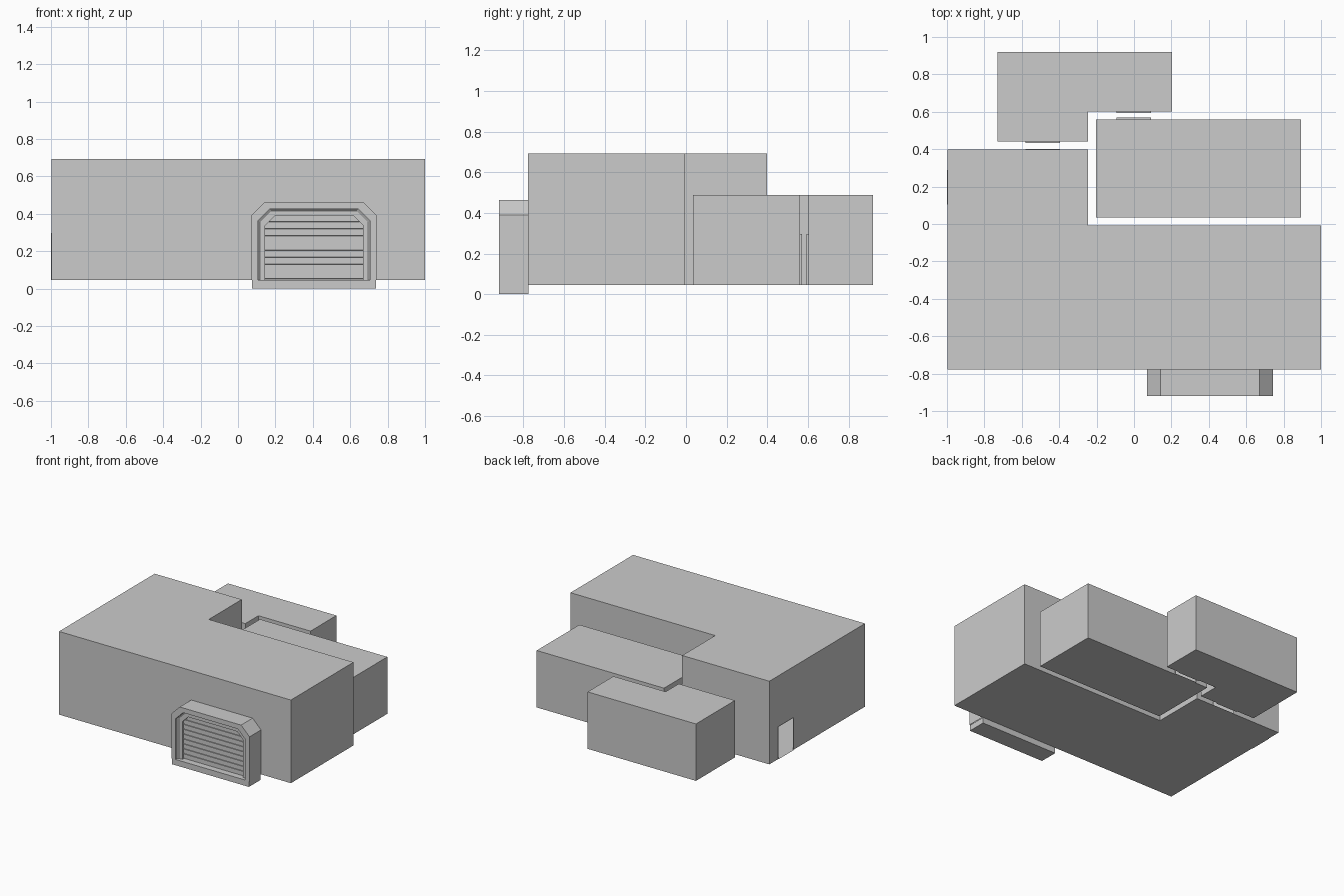
import bpy
from mathutils import Vector

if "Cube" in bpy.data.objects:
    bpy.data.objects.remove(bpy.data.objects["Cube"])

FLOOR, DOOR_TOP = 0.045, 0.297


def make_object(name, quads):
    """Build a mesh object from a list of polygons given as point lists."""
    verts, faces = [], []
    for poly in quads:
        faces.append(range(len(verts), len(verts) + len(poly)))
        verts.extend(tuple(p) for p in poly)
    mesh = bpy.data.meshes.new(name)
    mesh.from_pydata(verts, [], [tuple(f) for f in faces])
    obj = bpy.data.objects.new(name, mesh)
    bpy.context.collection.objects.link(obj)
    return obj


def room(name, outline, top, doors):
    """Hollow room on a counter-clockwise outline.
    doors: {edge index: (distance start, distance end, sleeve length)}"""
    polys = [[(x, y, top) for x, y in outline],
             [(x, y, FLOOR) for x, y in reversed(outline)]]
    for i, a in enumerate(outline):
        a, b = Vector(a), Vector(outline[(i + 1) % len(outline)])
        along = (b - a).normalized()
        out = Vector((along.y, -along.x))

        def pt(s, z, d=0.0):
            p = a + along * s + out * d
            return (p.x, p.y, z)

        def panel(s0, s1, z0, z1):
            polys.append([pt(s0, z0), pt(s1, z0), pt(s1, z1), pt(s0, z1)])

        length = (b - a).length
        if i not in doors:
            panel(0, length, FLOOR, top)
            continue
        s0, s1, d = doors[i]
        panel(0, s0, FLOOR, top)
        panel(s1, length, FLOOR, top)
        panel(s0, s1, DOOR_TOP, top)
        # short sleeve projecting around the doorway
        ring = [(s0, FLOOR), (s1, FLOOR), (s1, DOOR_TOP), (s0, DOOR_TOP)]
        for p, q in zip(ring, ring[1:] + ring[:1]):
            polys.append([pt(*p), pt(*p, d), pt(*q, d), pt(*q)])
    return make_object(name, polys)


# Rooms
room("main_hall",
     [(-0.996, -0.778), (1, -0.778), (1, -0.008), (-0.246, -0.008),
      (-0.246, 0.398), (-0.996, 0.398)], 0.692,
     {4: (0.149, 0.334, 0.004), 5: (0.108, 0.293, 0.004)})
room("side_room",
     [(-0.203, 0.035), (0.893, 0.035), (0.893, 0.56), (-0.203, 0.56)], 0.488,
     {2: (0.802, 0.987, 0.01)})
room("back_room",
     [(-0.73, 0.441), (-0.246, 0.441), (-0.246, 0.602), (0.203, 0.602),
      (0.203, 0.92), (-0.73, 0.92)], 0.488,
     {0: (0.15, 0.335, 0.009), 2: (0.152, 0.337, 0.008)})


# Gate frame: chamfered arch sections lofted from the wall to the recess
def arch(inset, y, chamfer):
    x0, x1, top = 0.07 + inset, 0.743 - inset, 0.463 - inset
    c = chamfer
    return [(x0, y, FLOOR), (x0, y, top - c), (x0 + c, y, top),
            (x1 - c, y, top), (x1, y, top - c), (x1, y, FLOOR)]


sections = [arch(0, -0.776, 0.072), arch(0, -0.92, 0.072),
            arch(0.037, -0.92, 0.064), arch(0.037, -0.900, 0.064),
            arch(0.047, -0.892, 0.061), arch(0.075, -0.892, 0.05),
            arch(0.075, -0.868, 0.05)]
strips = []
for s, t in zip(sections, sections[1:]):
    for k in range(5):
        strips.append([s[k], t[k], t[k + 1], s[k + 1]])
make_object("gate_frame", strips)

# Threshold under the gate
bpy.ops.mesh.primitive_cube_add(size=1, location=(0.4065, -0.848, FLOOR / 2))
sill = bpy.context.object
sill.name = "gate_threshold"
sill.scale = (0.663, 0.144, FLOOR)

# Roller shutter with stepped horizontal slats
count, z_top = 9, 0.388
pitch = (z_top - FLOOR) / count
profile = []
for n in range(count):
    z = FLOOR + n * pitch
    profile += [(-0.870, z), (-0.870, z + pitch * 0.2),
                (-0.877, z + pitch * 0.25), (-0.877, z + pitch)]
make_object("gate_shutter",
            [[(0.145, y0, z0), (0.668, y0, z0), (0.668, y1, z1), (0.145, y1, z1)]
             for (y0, z0), (y1, z1) in zip(profile, profile[1:])])
